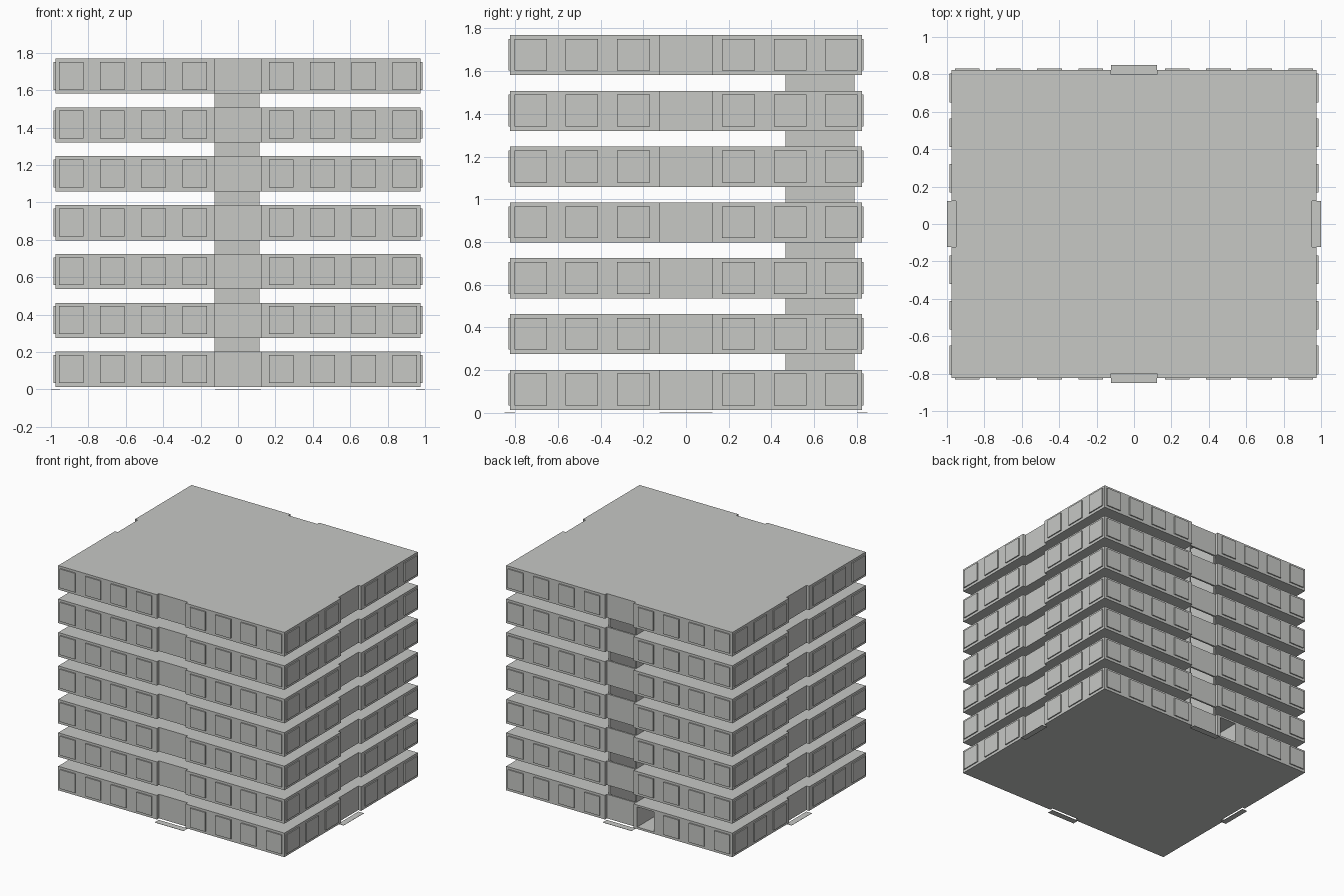
import bpy, bmesh

if "Cube" in bpy.data.objects:
    bpy.data.objects.remove(bpy.data.objects["Cube"])

concrete = bpy.data.materials.new("pale_concrete")
concrete.use_nodes = True
colour = (0.57, 0.58, 0.56, 1)
concrete.diffuse_color = colour
concrete.node_tree.nodes["Principled BSDF"].inputs["Base Color"].default_value = colour

FLOORS, PITCH, BASE, HEIGHT = 7, 0.2612, 0.014, 0.188
HALF_X, HALF_Y, BAY, NOTCH = 0.977, 0.823, 0.124, 0.024


def finish(name, bm):
    bmesh.ops.recalc_face_normals(bm, faces=bm.faces)
    mesh = bpy.data.meshes.new(name)
    bm.to_mesh(mesh)
    bm.free()
    mesh.materials.append(concrete)
    obj = bpy.data.objects.new(name, mesh)
    bpy.context.collection.objects.link(obj)
    return obj


def add_box(bm, low, high):
    verts = bmesh.ops.create_cube(bm, size=1)["verts"]
    for v in verts:
        for i in range(3):
            v.co[i] = low[i] if v.co[i] < 0 else high[i]


def box(name, low, high):
    bm = bmesh.new()
    add_box(bm, low, high)
    return finish(name, bm)


def storey(name, z):
    # Rectangle with a shallow recess in the middle of every side
    X, Y, b, n = HALF_X, HALF_Y, BAY, NOTCH
    quarter = [(X - n, b), (X, b), (X, Y), (b, Y), (b, Y - n)]
    outline = quarter + [(-x, y) for x, y in reversed(quarter)]
    outline += [(-x, -y) for x, y in quarter]
    outline += [(x, -y) for x, y in reversed(quarter)]
    bm = bmesh.new()
    face = bm.faces.new([bm.verts.new((x, y, z)) for x, y in outline])
    grown = bmesh.ops.extrude_face_region(bm, geom=[face])["geom"]
    top = [v for v in grown if isinstance(v, bmesh.types.BMVert)]
    bmesh.ops.translate(bm, verts=top, vec=(0, 0, HEIGHT))
    return finish(name, bm)


def cut(obj, cutter):
    mod = obj.modifiers.new("opening", "BOOLEAN")
    mod.operation = "DIFFERENCE"
    mod.solver = "EXACT"
    mod.object = cutter
    bpy.context.view_layer.objects.active = obj
    bpy.ops.object.modifier_apply(modifier=mod.name)


# Helpers that hollow out the stair shaft and the back entrance
shaft_cutter = box("shaft_cutter", (-0.115, 0.475, 0.03), (0.105, 0.785, 1.757))
door_cutter = box("door_cutter", (-0.30, 0.50, 0.03), (-0.155, 0.90, 0.187))

front_windows = [0.232, 0.452, 0.672, 0.892]
side_windows = [0.245, 0.488, 0.727]

for level in range(FLOORS):
    z = BASE + level * PITCH
    slab = storey(f"storey_{level + 1}", z)
    cut(slab, shaft_cutter)
    if level == 0:
        cut(slab, door_cutter)

    # Raised window panels on all four sides
    bm = bmesh.new()
    low, high = z + 0.021, z + HEIGHT - 0.018
    for side in (-1, 1):
        for mirror in (-1, 1):
            for c in front_windows:
                if level == 0 and side == 1 and mirror == -1 and c == front_windows[0]:
                    continue
                ys = sorted((side * HALF_Y, side * (HALF_Y + 0.009)))
                add_box(bm, (mirror * c - 0.066, ys[0], low), (mirror * c + 0.066, ys[1], high))
            for c in side_windows:
                xs = sorted((side * HALF_X, side * (HALF_X + 0.009)))
                add_box(bm, (xs[0], mirror * c - 0.077, low), (xs[1], mirror * c + 0.077, high))
    finish(f"window_panels_{level + 1}", bm)

    # Shaft walls in the gap above, open to the back
    if level < FLOORS - 1:
        bottom, top = z + HEIGHT, z + PITCH
        bm = bmesh.new()
        add_box(bm, (-0.125, 0.465, bottom), (0.115, 0.475, top))
        add_box(bm, (-0.125, 0.475, bottom), (-0.115, 0.79, top))
        add_box(bm, (0.105, 0.475, bottom), (0.115, 0.79, top))
        finish(f"shaft_walls_{level + 1}", bm)

for helper in (shaft_cutter, door_cutter):
    bpy.data.objects.remove(helper)

# Thin doorstep plates on the ground at each recess
for name, s in (("front", -1), ("back", 1)):
    ys = sorted((s * 0.80, s * 0.85))
    box(f"{name}_doorstep", (-BAY, ys[0], 0), (BAY, ys[1], 0.002))
for name, s in (("right", -1), ("left", 1)):
    xs = sorted((s * 0.953, s * 1.0))
    box(f"{name}_doorstep", (xs[0], -BAY, 0), (xs[1], BAY, 0.002))
